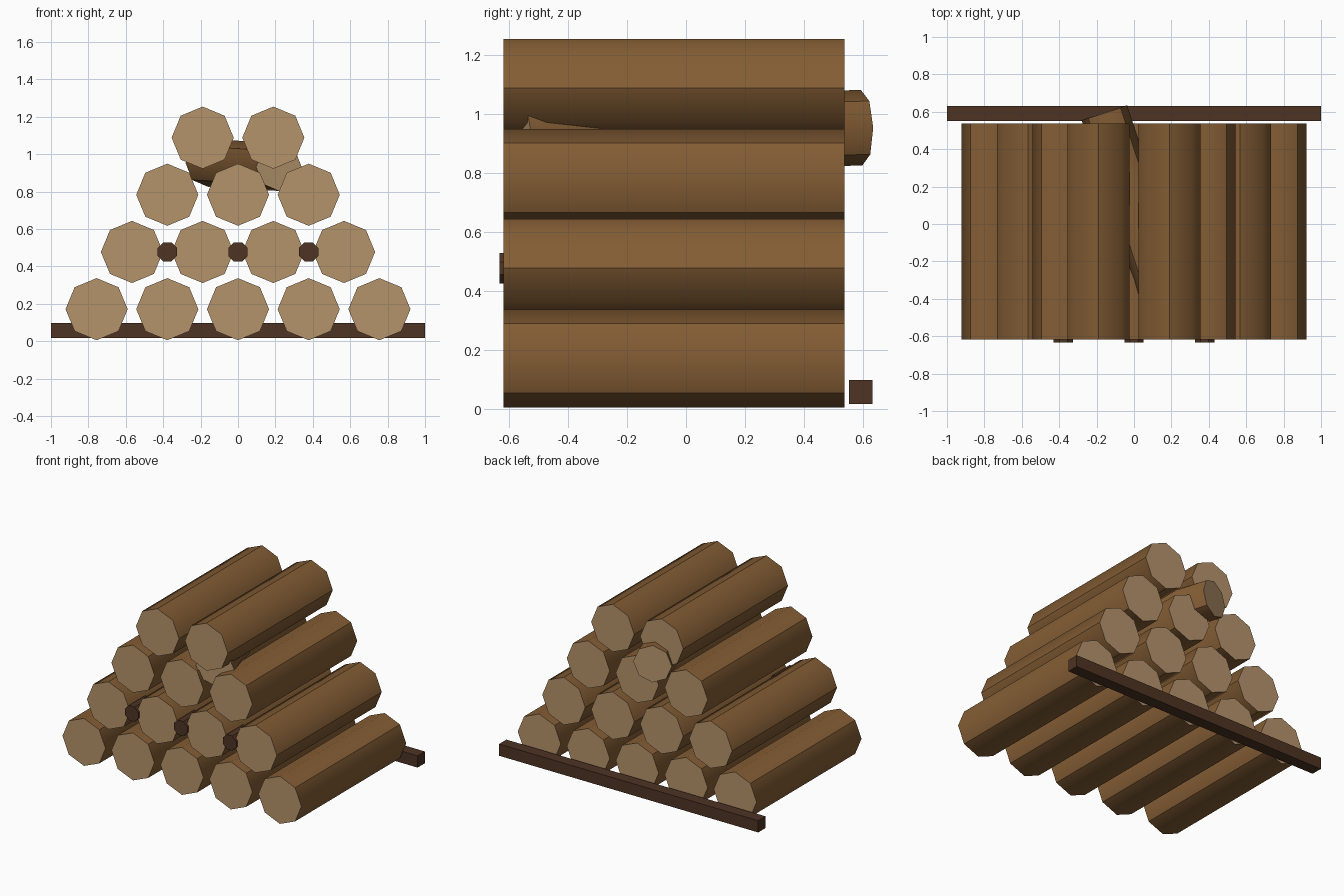
import bpy
import bmesh
from math import atan2, pi, radians

cube = bpy.data.objects.get("Cube")
if cube:
    bpy.data.objects.remove(cube, do_unlink=True)


def material(name, rgb):
    mat = bpy.data.materials.new(name)
    mat.use_nodes = True
    color = (*rgb, 1.0)
    mat.diffuse_color = color
    mat.node_tree.nodes["Principled BSDF"].inputs["Base Color"].default_value = color
    return mat


BARK = material("bark brown", (0.23, 0.11, 0.035))
CUT_WOOD = material("cut wood tan", (0.46, 0.295, 0.148))
DARK_WOOD = material("dark wood", (0.075, 0.033, 0.017))


def add_object(name, bm, materials, location, rotation=(0, 0, 0)):
    mesh = bpy.data.meshes.new(name)
    bm.to_mesh(mesh)
    bm.free()
    for mat in materials:
        mesh.materials.append(mat)
    obj = bpy.data.objects.new(name, mesh)
    obj.location = location
    obj.rotation_euler = rotation
    bpy.context.collection.objects.link(obj)
    return obj


def octagon_prism(radius, length):
    bm = bmesh.new()
    bmesh.ops.create_cone(bm, cap_ends=True, segments=8, radius1=radius,
                          radius2=radius, depth=length)
    return bm


def add_log(name, radius, length, location, rotation, sharp_diagonals):
    """Eight-sided log; every second long edge is sharp, the others are smooth."""
    bm = octagon_prism(radius, length)
    for face in bm.faces:
        is_cap = abs(face.normal.z) > 0.5
        face.smooth = not is_cap
        face.material_index = 1 if is_cap else 0
    for edge in bm.edges:
        a, b = (v.co for v in edge.verts)
        if abs(a.z - b.z) < 0.01:
            edge.smooth = False
        else:
            step = round(atan2(a.y, a.x) / (pi / 4))
            edge.smooth = (step % 2 == 1) != sharp_diagonals
    return add_object(name, bm, [BARK, CUT_WOOD], location, rotation)


# Stacked rows of logs, five at the bottom and two at the top
SPACING = 0.378
ROW_HEIGHTS = [0.171, 0.477, 0.783, 1.088]
for row, z in enumerate(ROW_HEIGHTS):
    count = 5 - row
    for i in range(count):
        x = (i - (count - 1) / 2) * SPACING
        add_log(f"log_row_{row + 1}_{i + 1}", 0.166, 1.156, (x, -0.04, z),
                (pi / 2, 0, 0), row % 2 == 0)

# Thinner log lying askew under the top row
add_log("askew_log", 0.128, 1.22, (0.03, 0.015, 0.942),
        (radians(91), 0, radians(18)), True)

# Pegs wedged between the logs of the second row
for i in (-1, 0, 1):
    add_object(f"peg_{i + 2}", octagon_prism(0.056, 0.18), [DARK_WOOD],
               (i * SPACING, -0.543, 0.477), (pi / 2, radians(22.5), 0))

# Beam lying across the back
bm = bmesh.new()
bmesh.ops.create_cube(bm, size=1)
bmesh.ops.scale(bm, vec=(2.0, 0.08, 0.082), verts=bm.verts)
add_object("back_beam", bm, [DARK_WOOD], (0, 0.592, 0.057))
